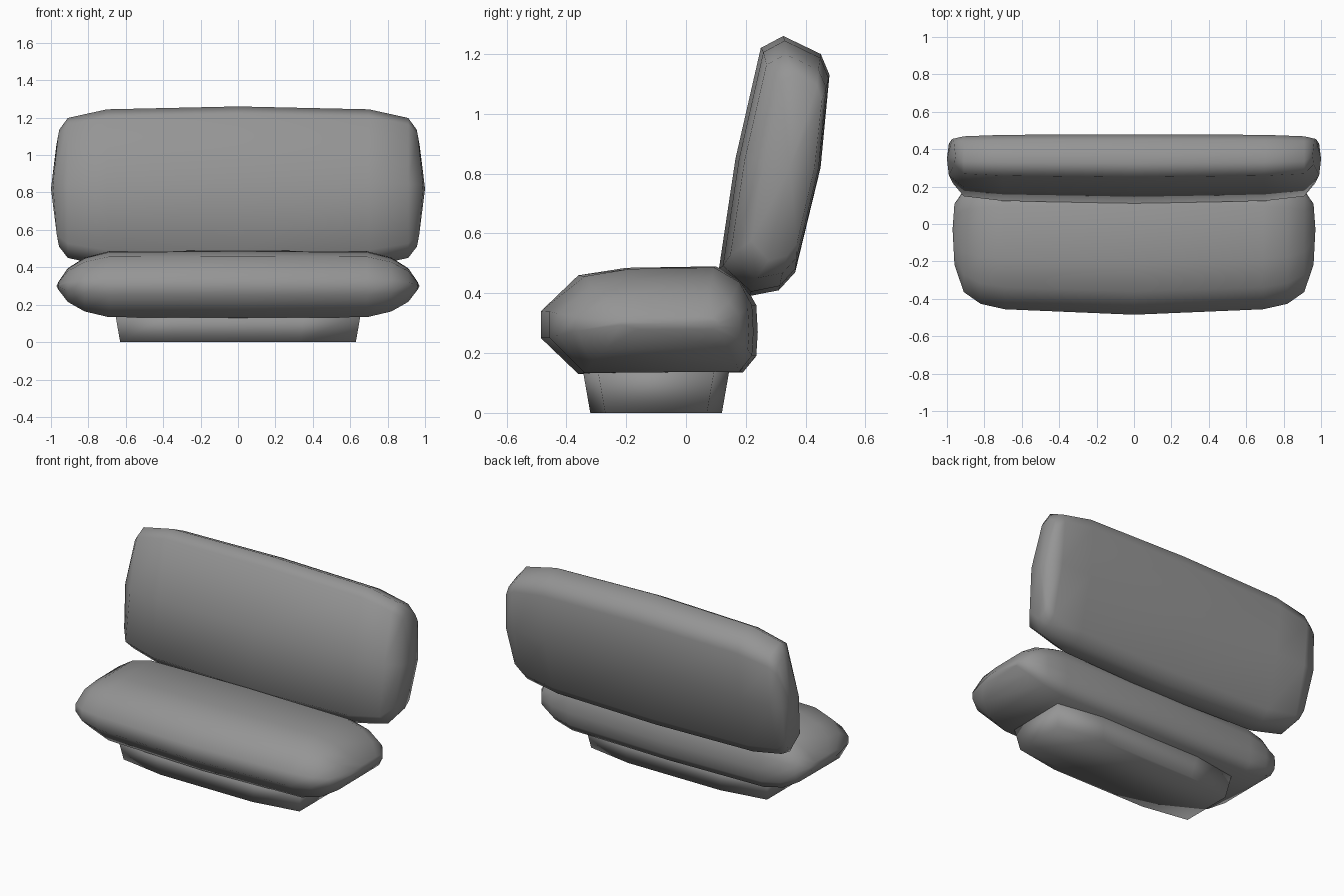
import bpy
import bmesh

cube = bpy.data.objects.get("Cube")
if cube:
    bpy.data.objects.remove(cube, do_unlink=True)

grey = bpy.data.materials.new("grey upholstery")
grey.use_nodes = True
GREY = (0.3, 0.3, 0.3, 1)
grey.diffuse_color = GREY
bsdf = next(n for n in grey.node_tree.nodes if n.type == 'BSDF_PRINCIPLED')
bsdf.inputs["Base Color"].default_value = GREY


def loft(name, rings, tips=None):
    """Skin closed rings of points; close the ends with a fan to a tip or a flat face."""
    bm = bmesh.new()
    rows = [[bm.verts.new(p) for p in ring] for ring in rings]
    count = len(rows[0])
    for a, b in zip(rows, rows[1:]):
        for i in range(count):
            j = (i + 1) % count
            bm.faces.new((a[i], a[j], b[j], b[i]))
    for k, row in enumerate((rows[0], rows[-1])):
        if tips:
            tip = bm.verts.new(tips[k])
            for i in range(count):
                bm.faces.new((row[i], row[(i + 1) % count], tip))
        else:
            bm.faces.new(row)
    bmesh.ops.recalc_face_normals(bm, faces=bm.faces)
    mesh = bpy.data.meshes.new(name)
    bm.to_mesh(mesh)
    bm.free()
    mesh.materials.append(grey)
    for poly in mesh.polygons:
        poly.use_smooth = True
    obj = bpy.data.objects.new(name, mesh)
    bpy.context.collection.objects.link(obj)
    return obj


def cushion(name, profile, stations, pivot, lean=0.0, end_bow=0.0, tip_x=1.0):
    """Shrink a side profile about a pivot from the middle out to both ends."""
    py, pz = pivot

    def ring(x, sy, sz, side, bow):
        points = []
        for y, z in profile:
            z2 = pz + (z - pz) * sz
            y2 = py + (y - py) * sy + lean * (z2 - pz)
            points.append((side * (x - bow * (z2 - pz) ** 2), y2, z2))
        return points

    last = len(stations) - 1
    half = {s: [ring(*st, s, end_bow if i == last else 0)
                for i, st in enumerate(stations)] for s in (-1, 1)}
    tips = []
    for s in (-1, 1):
        end = half[s][-1]
        tips.append((s * tip_x, sum(p[1] for p in end) / len(end), pz))
    loft(name, half[-1][::-1] + half[1][1:], tips)


# Seat cushion, with ends tapering to a ridge
seat_profile = [(-0.485, 0.25), (-0.485, 0.34), (-0.36, 0.46), (-0.2, 0.485),
                (0.1, 0.49), (0.19, 0.44), (0.235, 0.36), (0.24, 0.27),
                (0.235, 0.19), (0.19, 0.135), (-0.36, 0.13)]
cushion("seat_cushion", seat_profile,
        [(0, 1, 1), (0.69, 0.94, 0.98), (0.82, 0.88, 0.8),
         (0.91, 0.75, 0.5), (0.96, 0.45, 0.12)],
        pivot=(0, 0.3), tip_x=0.97)

# Backrest, an upright profile sheared backwards
back_profile = [(0.171, 0.48), (0.16, 0.85), (0.178, 1.22), (0.246, 1.26),
                (0.382, 1.20), (0.424, 1.13), (0.45, 0.82), (0.428, 0.47),
                (0.384, 0.41), (0.287, 0.39)]
cushion("backrest", back_profile,
        [(0, 1, 1), (0.7, 0.95, 0.965), (0.91, 0.87, 0.86), (0.99, 0.6, 0.72)],
        pivot=(0.4, 0.82), lean=0.18, end_bow=0.35, tip_x=1.0)


# Plinth, an eight-sided base that flares upwards
def plinth_ring(z, grow):
    corners = [(0.33, 0.22), (0.63, 0.17)]
    quarter = [(x + grow, y + grow) for x, y in corners]
    right = [(x, -y) for x, y in quarter] + [(x, y) for x, y in quarter[::-1]]
    outline = right + [(-x, y) for x, y in right[::-1]]
    return [(x, y - 0.1, z) for x, y in outline]


loft("plinth", [plinth_ring(0, 0), plinth_ring(0.16, 0.028)])
